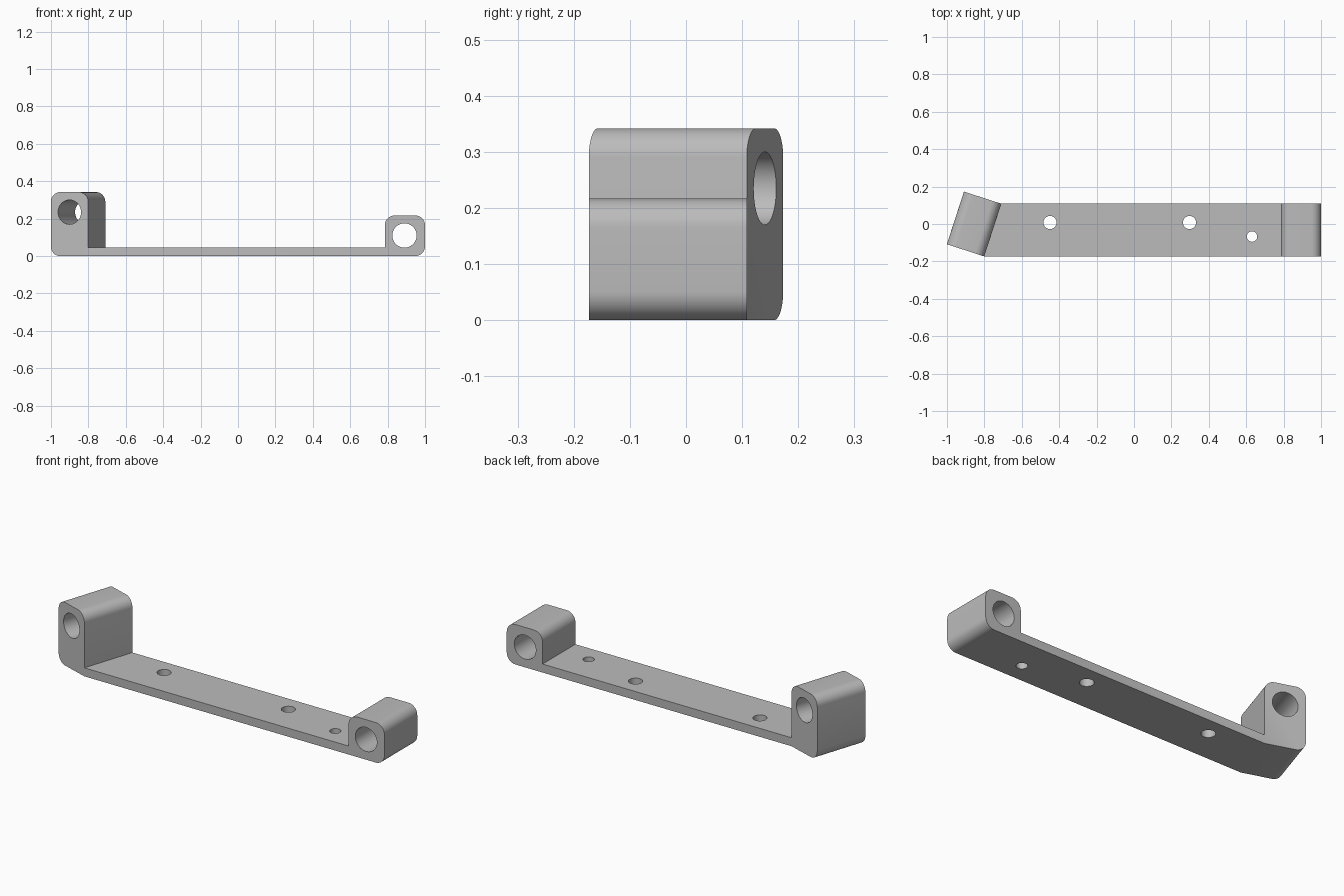
import bpy
import bmesh
import math
from mathutils import Matrix, Vector

cube = bpy.data.objects.get("Cube")
if cube:
    bpy.data.objects.remove(cube, do_unlink=True)

PLATE = 0.046           # plate thickness
TILT = Matrix.Rotation(math.radians(-18), 4, "Z")
POST = Matrix.Translation((-0.855, 0, 0)) @ TILT
HALF_W, HALF_D, POST_H = 0.105, 0.148, 0.342
LUG_L, LUG_H = 0.785, 0.217


def arc(cx, cz, r, start, steps=10):
    """Quarter arc, counter-clockwise from the start angle."""
    angles = [math.radians(start + 90 * i / steps) for i in range(steps + 1)]
    return [(cx + r * math.cos(a), cz + r * math.sin(a)) for a in angles]


def open_prism(bm, outline, place):
    """Extrude an (x, z) outline front to back; the closing wall stays open."""
    front = [bm.verts.new(place(x, z, 0)) for x, z in outline]
    back = [bm.verts.new(place(x, z, 1)) for x, z in outline]
    bm.faces.new(front)
    bm.faces.new(back[::-1])
    for i in range(len(outline) - 1):
        bm.faces.new((front[i + 1], front[i], back[i], back[i + 1]))


def place_post(x, z, end):
    return POST @ Vector((x, HALF_D if end else -HALF_D, z))


def place_plate(x, z, end):
    seam = place_post(HALF_W, z, end)
    return seam if x is None else Vector((x, seam.y, z))


def make_object(name, bm):
    mesh = bpy.data.meshes.new(name)
    bm.to_mesh(mesh)
    bm.free()
    obj = bpy.data.objects.new(name, mesh)
    bpy.context.collection.objects.link(obj)
    return obj


# Tilted tall post, open where the plate joins it
R = 0.052
post = [(HALF_W, PLATE)]
post += arc(HALF_W - R, POST_H - R, R, 0)
post += arc(R - HALF_W, POST_H - R, R, 90)
post += arc(R - HALF_W, R, R, 180)
post += [(HALF_W, 0)]

# Plate with the short lug at its end; None marks the slanted seam
plate = [(None, 0)]
plate += arc(1 - R, R, R, 270)
plate += arc(1 - R, LUG_H - R, R, 0)
plate += arc(LUG_L + R, LUG_H - R, R, 90)
plate += [(LUG_L, PLATE), (None, PLATE)]

bm = bmesh.new()
open_prism(bm, post, place_post)
open_prism(bm, plate, place_plate)
bmesh.ops.remove_doubles(bm, verts=bm.verts, dist=0.0002)
bmesh.ops.recalc_face_normals(bm, faces=bm.faces)
bracket = make_object("mounting_bracket", bm)

# Cylinders for the two bores and three screw holes
along_y = Matrix.Rotation(math.radians(90), 4, "X")
holes = [
    (POST @ Matrix.Translation((0, 0, 0.235)) @ along_y, 0.065),
    (Matrix.Translation((0.89, 0, 0.11)) @ along_y, 0.065),
    (Matrix.Translation((-0.449, 0.008, 0)), 0.035),
    (Matrix.Translation((0.297, 0.008, 0)), 0.035),
    (Matrix.Translation((0.631, -0.067, 0)), 0.028),
]
bm = bmesh.new()
for matrix, radius in holes:
    bmesh.ops.create_cone(bm, cap_ends=True, segments=48, radius1=radius,
                          radius2=radius, depth=0.5, matrix=matrix)
cutter = make_object("hole_cutter", bm)
cutter.hide_render = True

# Cut the holes
cut = bracket.modifiers.new("holes", "BOOLEAN")
cut.operation = "DIFFERENCE"
cut.solver = "EXACT"
cut.object = cutter
bpy.ops.object.select_all(action="DESELECT")
bracket.select_set(True)
bpy.context.view_layer.objects.active = bracket
bpy.ops.object.modifier_apply(modifier=cut.name)
bpy.data.objects.remove(cutter, do_unlink=True)

# Plain grey finish
grey = bpy.data.materials.new("grey")
grey.use_nodes = True
grey.diffuse_color = (0.5, 0.5, 0.5, 1)
grey.node_tree.nodes["Principled BSDF"].inputs["Base Color"].default_value = grey.diffuse_color
bracket.data.materials.clear()
bracket.data.materials.append(grey)
bpy.ops.object.shade_smooth_by_angle(angle=math.radians(30))
